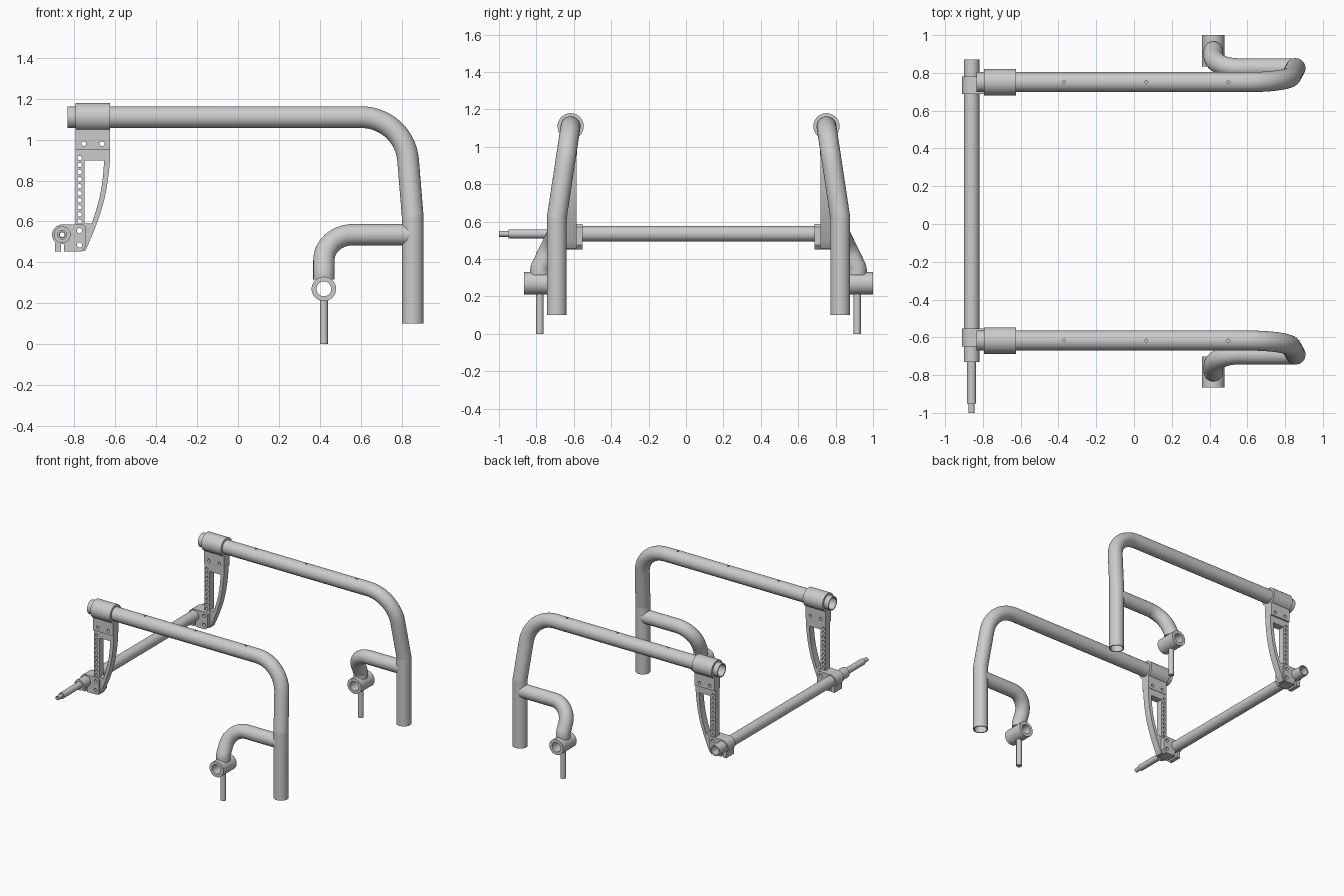
import bpy, bmesh, math
from mathutils import Vector, Matrix

cube = bpy.data.objects.get("Cube")
if cube:
    bpy.data.objects.remove(cube)

MID = 0.067            # y of the mirror plane
X_ROD, Z_ROD = -0.86, 0.535

steel = bpy.data.materials.new("steel_grey")
steel.use_nodes = True
GREY = (0.6, 0.6, 0.6, 1)
steel.diffuse_color = GREY
steel.node_tree.nodes["Principled BSDF"].inputs["Base Color"].default_value = GREY


def finish(obj):
    obj.data.materials.clear()
    obj.data.materials.append(steel)
    bpy.ops.object.select_all(action='DESELECT')
    obj.select_set(True)
    bpy.context.view_layer.objects.active = obj
    bpy.ops.object.shade_smooth_by_angle(angle=math.radians(32))
    return obj


def rounded(corners, steps=14):
    """Polyline from (point, bend radius) pairs, with filleted corners."""
    pts = [Vector(p) for p, _ in corners]
    path = [pts[0]]
    for i in range(1, len(pts) - 1):
        p, r = pts[i], corners[i][1]
        a, b = (pts[i - 1] - p).normalized(), (pts[i + 1] - p).normalized()
        half = a.angle(b) / 2
        centre = p + (a + b).normalized() * (r / math.sin(half))
        start = (p + a * (r / math.tan(half)) - centre).normalized()
        end = (p + b * (r / math.tan(half)) - centre).normalized()
        path += [centre + start.slerp(end, k / steps) * r for k in range(steps + 1)]
    return path + [pts[-1]]


def tube(name, path, outer, inner, sides=40):
    """Hollow pipe swept along a path."""
    path = [Vector(p) for p in path]
    bm = bmesh.new()
    tangent = (path[1] - path[0]).normalized()
    side = tangent.orthogonal().normalized()
    rings = {outer: [], inner: []}
    for i, p in enumerate(path):
        t = (path[min(i + 1, len(path) - 1)] - path[max(i - 1, 0)]).normalized()
        side = (tangent.rotation_difference(t) @ side).normalized()
        tangent = t
        up = t.cross(side)
        for r, loops in rings.items():
            angles = [math.tau * k / sides for k in range(sides)]
            loops.append([bm.verts.new(p + (side * math.cos(a) + up * math.sin(a)) * r)
                          for a in angles])
    out, inn = rings[outer], rings[inner]
    loop = out + inn[::-1] + out[:1]      # outside, end ring, inside, end ring
    for a, b in zip(loop, loop[1:]):
        for k in range(sides):
            n = (k + 1) % sides
            bm.faces.new((a[k], a[n], b[n], b[k]))
    bmesh.ops.recalc_face_normals(bm, faces=bm.faces)
    mesh = bpy.data.meshes.new(name)
    bm.to_mesh(mesh)
    bm.free()
    obj = bpy.data.objects.new(name, mesh)
    bpy.context.collection.objects.link(obj)
    return finish(obj)


def circle(x, z, r, sides=24):
    return [(x + r * math.cos(math.tau * k / sides), z + r * math.sin(math.tau * k / sides))
            for k in range(sides)]


def plate(name, outline, holes, y, half):
    """Flat plate in the xz plane with cut-outs, centred on y."""
    curve = bpy.data.curves.new(name, 'CURVE')
    curve.dimensions = '2D'
    curve.fill_mode = 'BOTH'
    curve.extrude = half
    for loop in [outline] + holes:
        spline = curve.splines.new('POLY')
        spline.points.add(len(loop) - 1)
        for point, (x, z) in zip(spline.points, loop):
            point.co = (x, z, 0, 1)
        spline.use_cyclic_u = True
    obj = bpy.data.objects.new(name, curve)
    bpy.context.collection.objects.link(obj)
    obj.matrix_world = Matrix.Translation((0, y, 0)) @ Matrix.Rotation(math.pi / 2, 4, 'X')
    bpy.ops.object.select_all(action='DESELECT')
    obj.select_set(True)
    bpy.context.view_layer.objects.active = obj
    bpy.ops.object.convert(target='MESH')
    return finish(bpy.context.view_layer.objects.active)


def bow(x0, z0, x1, z1, bulge, n=12):
    """Curved edge from one point to another, bulging towards +x."""
    return [(x0 + (x1 - x0) * k / n + bulge * math.sin(math.pi * k / n),
             z0 + (z1 - z0) * k / n) for k in range(n + 1)]


def drill(obj, places):
    """Small holes through the upper wall of the rail."""
    for p in places:
        bpy.ops.mesh.primitive_cylinder_add(vertices=12, radius=0.008, depth=0.08, location=p)
        cutter = bpy.context.object
        cutter.hide_render = True
        mod = obj.modifiers.new("drill", 'BOOLEAN')
        mod.operation, mod.object, mod.solver = 'DIFFERENCE', cutter, 'EXACT'
        bpy.context.view_layer.objects.active = obj
        bpy.ops.object.modifier_apply(modifier=mod.name)
        bpy.data.objects.remove(cutter)


for label, s in (("right", -1), ("left", 1)):
    def at(x, off, z):
        return (x, MID + s * off, z)

    # Main rail bending down into the leg
    rail = tube(label + "_rail", rounded([
        (at(-0.835, 0.684, 1.11), 0), (at(0.815, 0.684, 1.11), 0.23),
        (at(0.855, 0.758, 0.62), 0.12), (at(0.855, 0.758, 0.10), 0)]), 0.053, 0.045)
    drill(rail, [at(x, 0.684, 1.16) for x in (-0.37, 0.065, 0.5)])

    # Branch pipe, eye and pin
    tube(label + "_branch", rounded([
        (at(0.855, 0.758, 0.535), 0), (at(0.42, 0.758, 0.535), 0.14),
        (at(0.42, 0.848, 0.35), 0.06), (at(0.42, 0.848, 0.315), 0)]), 0.052, 0.045)
    tube(label + "_eye", [at(0.42, 0.768, 0.27), at(0.42, 0.933, 0.27)], 0.06, 0.036)
    tube(label + "_pin", [at(0.42, 0.848, 0), at(0.42, 0.848, 0.225)], 0.02, 0.001, 24)

    # Sleeve with bolted lug
    tube(label + "_sleeve", [at(-0.795, 0.684, 1.11), at(-0.625, 0.684, 1.11)], 0.07, 0.052)
    bolts = [circle(x, 0.98, 0.012) for x in (-0.755, -0.665)]
    plate(label + "_lug", [(-0.795, 0.95), (-0.625, 0.95), (-0.625, 1.06), (-0.795, 1.06)],
          bolts, at(0, 0.684, 0)[1], 0.034)

    # Hanger arm: perforated strip, window and curved brace
    outline = [(-0.795, 1.05), (-0.795, 0.455), (-0.75, 0.455)] \
        + bow(-0.745, 0.46, -0.625, 0.91, 0.025) + [(-0.625, 1.05)]
    window = [(-0.75, 0.59)] + bow(-0.715, 0.59, -0.655, 0.897, 0.013) + [(-0.75, 0.897)]
    clamp_bolts = [circle(-0.775, z, 0.013) for z in (0.485, 0.555)]
    adjust = [circle(-0.775, 0.6 + 0.0345 * k, 0.011, 16) for k in range(10)]
    plate(label + "_hanger", outline, [window] + bolts + clamp_bolts + adjust,
          at(0, 0.68, 0)[1], 0.027)

    # Split clamp around the cross rod
    arc = [(X_ROD + 0.05 * math.cos(math.radians(a)), Z_ROD + 0.05 * math.sin(math.radians(a)))
           for a in range(225, 89, -9)]
    jaw = [(-0.76, 0.587), (-0.745, 0.572), (-0.745, 0.475), (-0.765, 0.452), (-0.85, 0.452),
           (-0.85, 0.49), (-0.865, 0.49), (-0.865, 0.452), (-0.895, 0.452)]
    plate(label + "_clamp", arc + jaw, [circle(X_ROD, Z_ROD, 0.039, 40)] + clamp_bolts,
          at(0, 0.668, 0)[1], 0.047)

# Cross rod with stepped end spigot
for name, y0, y1, outer, inner in (("cross_rod", -0.73, 0.87, 0.041, 0.031),
                                   ("spigot_collar", -0.725, -0.66, 0.032, 0.013),
                                   ("spigot", -0.95, -0.66, 0.024, 0.013),
                                   ("spigot_tip", -1.0, -0.94, 0.016, 0.012)):
    tube(name, [(X_ROD, y0, Z_ROD), (X_ROD, y1, Z_ROD)], outer, inner)
